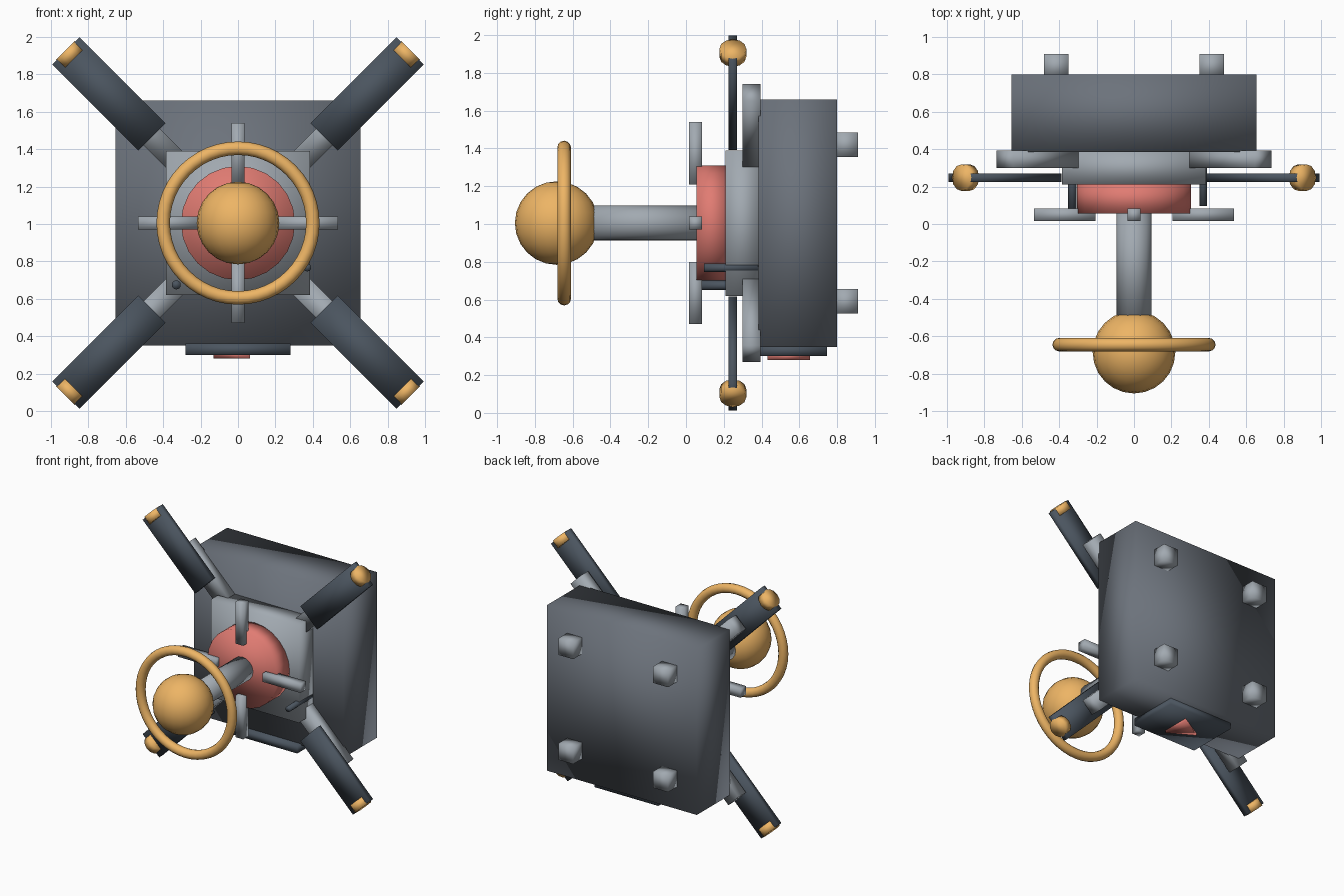
import bpy
import math
from mathutils import Vector, Matrix

if "Cube" in bpy.data.objects:
    bpy.data.objects.remove(bpy.data.objects["Cube"])

ZC = 1.005          # height of the craft's long axis
YP = (0, 0, 0)


def material(name, rgb):
    m = bpy.data.materials.new(name)
    m.diffuse_color = (*rgb, 1)
    m.use_nodes = True
    m.node_tree.nodes["Principled BSDF"].inputs["Base Color"].default_value = m.diffuse_color
    return m


HULL = material("hull_grey", (0.15, 0.17, 0.20))
DARK = material("panel_slate", (0.07, 0.09, 0.115))
PALE = material("light_grey", (0.36, 0.40, 0.44))
GOLD = material("gold", (0.85, 0.46, 0.13))
RED = material("red", (0.75, 0.20, 0.17))


def finish(name, mat):
    ob = bpy.context.object
    ob.name = ob.data.name = name
    ob.data.materials.append(mat)
    bpy.ops.object.transform_apply(location=False, rotation=True, scale=True)
    bpy.ops.object.shade_smooth()
    return ob


def box(name, loc, size, mat, roll=0):
    """Box with soft shading, rolled about the y axis."""
    bpy.ops.mesh.primitive_cube_add(size=1, location=loc, rotation=(0, roll, 0))
    bpy.context.object.scale = size
    return finish(name, mat)


def rod(name, a, b, r, mat, sides=16):
    """Cylinder from point a to point b."""
    a, b = Vector(a), Vector(b)
    d = b - a
    bpy.ops.mesh.primitive_cylinder_add(
        vertices=sides, radius=r, depth=d.length, location=(a + b) / 2,
        rotation=d.to_track_quat('Z', 'Y').to_euler())
    return finish(name, mat)


# main hull and front collar
box("hull", (0, 0.5925, ZC), (1.31, 0.415, 1.31), HULL)
box("collar", (0, 0.30, ZC), (0.77, 0.18, 0.77), PALE)

# red hub, mast, ball and hoop
rod("hub", (0, 0.055, ZC), (0, 0.22, ZC), 0.305, RED, 24)
rod("mast", (0, -0.52, ZC), (0, 0.10, ZC), 0.093, PALE, 16)
bpy.ops.mesh.primitive_uv_sphere_add(segments=24, ring_count=12, radius=0.221,
                                     location=(0, -0.685, ZC))
finish("nose_ball", GOLD)
bpy.ops.mesh.primitive_torus_add(major_radius=0.40, minor_radius=0.036,
                                 major_segments=48, minor_segments=12,
                                 location=(0, -0.645, ZC),
                                 rotation=(math.pi / 2, 0, 0))
finish("hoop", GOLD)

# four spokes around the hub
for i in range(4):
    a = i * math.pi / 2
    box(f"spoke_{i + 1}",
        (0.37 * math.cos(a), 0.05, ZC + 0.37 * math.sin(a)),
        (0.33, 0.068, 0.068), PALE, -a)

# diagonal arms: strut, panel and tip lamp
for sx in (-1, 1):
    for sz in (-1, 1):
        tag = ("left" if sx < 0 else "right") + ("_lower" if sz < 0 else "_upper")
        roll = -math.atan2(sz, sx)

        def at(offset, y):
            return (sx * offset, y, ZC + sz * offset)

        box("strut_" + tag, at(0.515, 0.347), (0.497, 0.094, 0.125), PALE, roll)
        box("panel_" + tag, at(0.69, 0.248), (0.65, 0.045, 0.205), DARK, roll)
        rod("tip_lamp_" + tag, at(0.878, 0.248), at(0.923, 0.248), 0.071, GOLD, 12)

        # rear bolts
        box("rear_bolt_" + tag, (sx * 0.415, 0.845, ZC + sz * 0.415),
            (0.13, 0.13, 0.13), PALE)

# two slim antennas beside the collar
rod("antenna_right", (0.37, 0.095, 0.768), (0.37, 0.38, 0.768), 0.022, DARK, 10)
rod("antenna_left", (-0.33, 0.078, 0.675), (-0.33, 0.37, 0.675), 0.025, DARK, 10)

# underside plate with a triangular red marker
box("belly_plate", (0, 0.543, 0.33), (0.56, 0.405, 0.06), DARK)
bpy.ops.mesh.primitive_cylinder_add(vertices=3, radius=0.13, depth=0.04,
                                    location=(0, 0.543, 0.30),
                                    rotation=(0, 0, math.pi / 2))
marker = finish("belly_marker", RED)
# point the marker towards -x
xs = [v.co.x for v in marker.data.vertices]
if max(xs) > 0.1:
    marker.data.transform(Matrix.Rotation(math.pi, 4, 'Z'))
